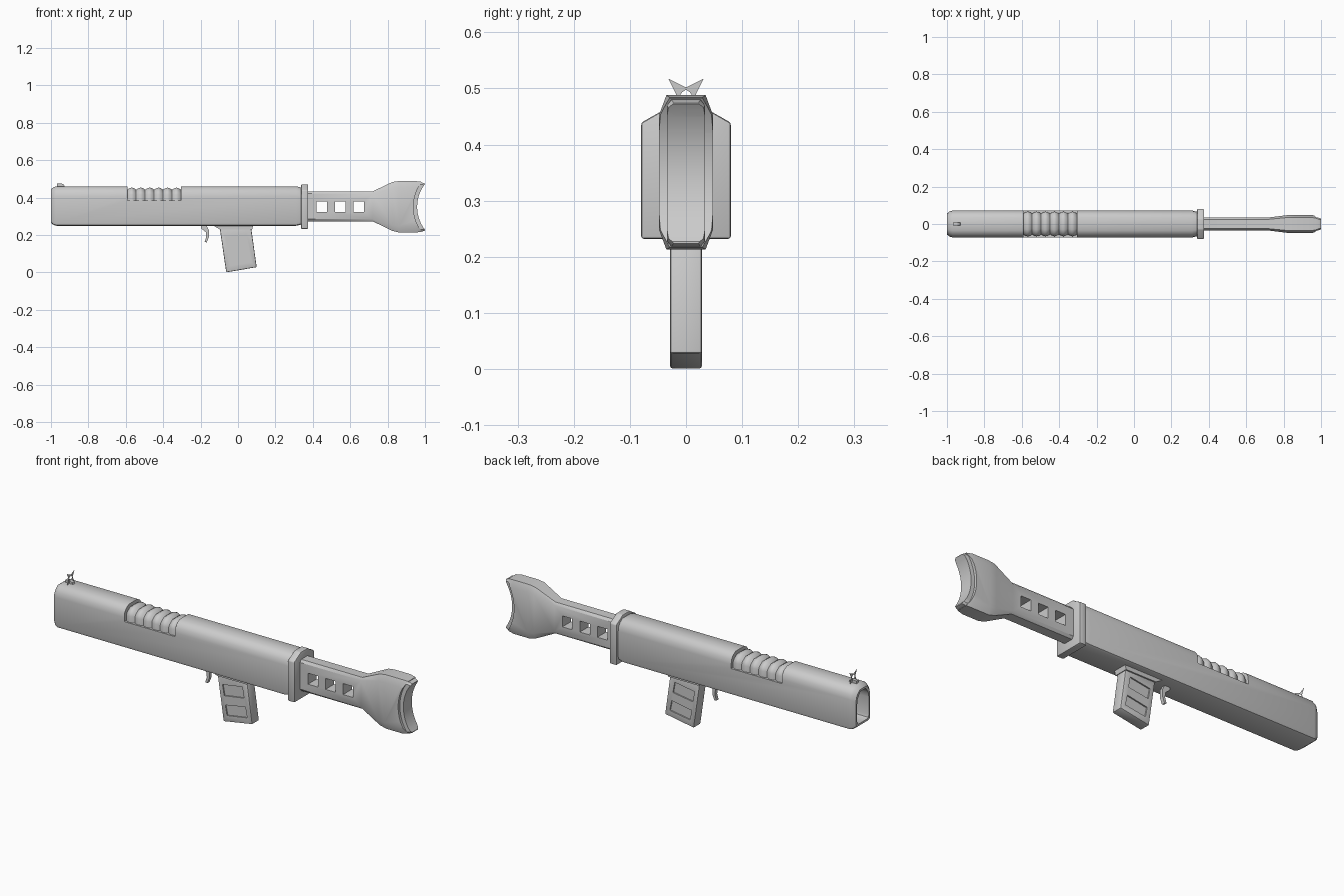
import bpy, bmesh, math
from mathutils import Matrix

if "Cube" in bpy.data.objects:
    bpy.data.objects.remove(bpy.data.objects["Cube"])

grey = bpy.data.materials.new("plain grey")
grey.diffuse_color = (0.6, 0.6, 0.6, 1)
grey.use_nodes = True
grey.node_tree.nodes["Principled BSDF"].inputs["Base Color"].default_value = grey.diffuse_color


def finish(name, bm):
    bmesh.ops.recalc_face_normals(bm, faces=bm.faces)
    me = bpy.data.meshes.new(name)
    bm.to_mesh(me)
    bm.free()
    ob = bpy.data.objects.new(name, me)
    bpy.context.collection.objects.link(ob)
    me.materials.append(grey)
    return ob


def activate(ob):
    bpy.ops.object.select_all(action='DESELECT')
    ob.select_set(True)
    bpy.context.view_layer.objects.active = ob


def loft(name, sections):
    """sections: list of (x, [(y, z), ...]) rings joined along x."""
    bm = bmesh.new()
    rings = [[bm.verts.new((x, y, z)) for y, z in pts] for x, pts in sections]
    n = len(rings[0])
    for a, b in zip(rings, rings[1:]):
        for i in range(n):
            bm.faces.new((a[i], a[(i + 1) % n], b[(i + 1) % n], b[i]))
    bm.faces.new(rings[0])
    bm.faces.new(rings[-1])
    return finish(name, bm)


def prism(name, pts, y0, y1):
    """Side profile in x, z extruded from y0 to y1."""
    bm = bmesh.new()
    f = bm.faces.new([bm.verts.new((x, y0, z)) for x, z in pts])
    r = bmesh.ops.extrude_face_region(bm, geom=[f])
    vs = [v for v in r["geom"] if isinstance(v, bmesh.types.BMVert)]
    bmesh.ops.translate(bm, vec=(0, y1 - y0, 0), verts=vs)
    return finish(name, bm)


def rect(x0, x1, z0, z1):
    return [(x0, z0), (x1, z0), (x1, z1), (x0, z1)]


def cut(ob, *cutters):
    for c in cutters:
        c.hide_render = True
        m = ob.modifiers.new("cut", 'BOOLEAN')
        m.operation = 'DIFFERENCE'
        m.solver = 'EXACT'
        m.object = c
        activate(ob)
        bpy.ops.object.modifier_apply(modifier=m.name)
        bpy.data.objects.remove(c)


def bevel(ob, width, segments=2):
    m = ob.modifiers.new("bevel", 'BEVEL')
    m.width, m.segments, m.limit_method = width, segments, 'ANGLE'
    activate(ob)
    bpy.ops.object.modifier_apply(modifier=m.name)


def smooth(ob, deg=35):
    activate(ob)
    bpy.ops.object.shade_smooth_by_angle(angle=math.radians(deg))


def mirror(half):
    return half + [(-y, z) for y, z in reversed(half)]


def body_ring(d=0.0):
    """Housing section: nearly square below, shouldered on top."""
    return mirror([(0.058 - d, 0.249 + d), (0.068 - d, 0.253 + d), (0.072 - d, 0.265 + d),
                   (0.072 - d, 0.405 - d), (0.068 - d, 0.43 - d), (0.055 - d, 0.448 - d),
                   (0.035 - d * .6, 0.46 - d)])


def octagon(w, z0, z1, cy, cz):
    return mirror([(w - cy, z0), (w, z0 + cz), (w, z1 - cz), (w - cy, z1)])


def arc_cutter(radius):
    bm = bmesh.new()
    bmesh.ops.create_cone(bm, cap_ends=True, segments=96, radius1=radius, radius2=radius,
                          depth=0.4, matrix=Matrix.Translation((1.158, 0, 0.35)) @
                          Matrix.Rotation(math.pi / 2, 4, 'X'))
    return finish("arc_cutter", bm)


# main housing, hollow at the muzzle, with a notch for the ribbed insert
body = loft("body", [(-1, body_ring(0.015)), (-0.985, body_ring(0.004)), (-0.97, body_ring()),
                     (0.31, body_ring()), (0.345, body_ring(0.008))])
bore = loft("bore_cutter", [(-1.1, body_ring(0.025)), (-0.65, body_ring(0.025))])
notch = prism("notch_cutter", rect(-0.592, -0.305, 0.385, 0.6), -0.2, 0.2)
cut(body, bore, notch)
smooth(body)

# ribbed insert
ribs, steps = 6, 6
rows = []
for i in range(ribs * steps + 1):
    t = i / (ribs * steps)
    d = 0.017 - 0.011 * abs(math.sin(math.pi * t * ribs))
    rows.append((-0.592 + 0.287 * t, mirror([
        (0.072 - d, 0.375), (0.072 - d, 0.418 - d * .3), (0.066 - d, 0.436 - d * .7),
        (0.054 - d, 0.45 - d), (0.034 - d * .6, 0.459 - d)])))
smooth(loft("ribbed_insert", rows), 40)

# collar at the rear of the housing
collar = loft("collar", [(x, mirror([(0.08, 0.232), (0.08, 0.439), (0.043, 0.46), (0.028, 0.47)]))
                         for x in (0.337, 0.375)])
bevel(collar, 0.005)
smooth(collar)

# shoulder stock: bar, flare and butt, with three square holes
stock = loft("stock", [
    (0.35, octagon(0.035, 0.273, 0.433, 0.01, 0.012)),
    (0.72, octagon(0.035, 0.273, 0.433, 0.01, 0.012)),
    (0.825, octagon(0.048, 0.222, 0.483, 0.013, 0.03)),
    (0.86, octagon(0.048, 0.213, 0.488, 0.013, 0.035)),
    (0.95, octagon(0.048, 0.213, 0.488, 0.013, 0.035)),
    (0.982, octagon(0.042, 0.217, 0.484, 0.013, 0.03))])
holes = [prism("hole_cutter", rect(x - .028, x + .028, 0.322, 0.378), -0.2, 0.2)
         for x in (0.448, 0.547, 0.646)]
cut(stock, *holes, arc_cutter(0.22))
smooth(stock)

# hollowed butt pad
pad = loft("butt_pad", [(0.90, octagon(0.034, 0.218, 0.48, 0.008, 0.01)),
                        (0.985, octagon(0.034, 0.218, 0.48, 0.008, 0.01)),
                        (1.0, octagon(0.03, 0.224, 0.474, 0.008, 0.01))])
cut(pad, arc_cutter(0.2))
smooth(pad)

# grip with its mount and recessed side panels
prism("grip_mount", [(-0.135, 0.252), (-0.095, 0.228), (0.075, 0.228), (0.082, 0.252)],
      -0.036, 0.036)
grip = prism("grip", [(-0.098, 0.24), (-0.063, 0.0), (0.1, 0.028), (0.07, 0.24)], -0.0285, 0.0285)
bevel(grip, 0.005)
panels = []
for pts in ([(-0.068, 0.187), (-0.058, 0.133), (0.054, 0.15), (0.044, 0.205)],
            [(-0.052, 0.087), (-0.042, 0.036), (0.072, 0.054), (0.061, 0.107)]):
    for s in (-1, 1):
        panels.append(prism("panel_cutter", pts, s * 0.022, s * 0.05))
cut(grip, *panels)
smooth(grip)

# trigger
trigger = prism("trigger", [(-0.198, 0.252), (-0.17, 0.252), (-0.155, 0.225), (-0.155, 0.19),
                            (-0.167, 0.16), (-0.178, 0.163), (-0.17, 0.19), (-0.172, 0.215),
                            (-0.197, 0.235)], -0.009, 0.009)
smooth(trigger)

# front sight: small ramp and a flat four-pointed star
prism("sight_base", [(-0.968, 0.45), (-0.968, 0.474), (-0.945, 0.476), (-0.93, 0.468),
                     (-0.922, 0.45)], -0.008, 0.008)
bm = bmesh.new()
outer, inner = [], []
for k in range(8):
    a = math.pi / 4 * k
    ro, ri = (0.044, 0.010) if k % 2 else (0.016, 0.012)
    for ring, r in ((outer, ro), (inner, ri)):
        ring.append(bm.verts.new((-0.945, r * math.cos(a), 0.486 + r * math.sin(a))))
for k in range(8):
    j = (k + 1) % 8
    bm.faces.new((outer[k], outer[j], inner[j], inner[k]))
finish("sight_star", bm)
